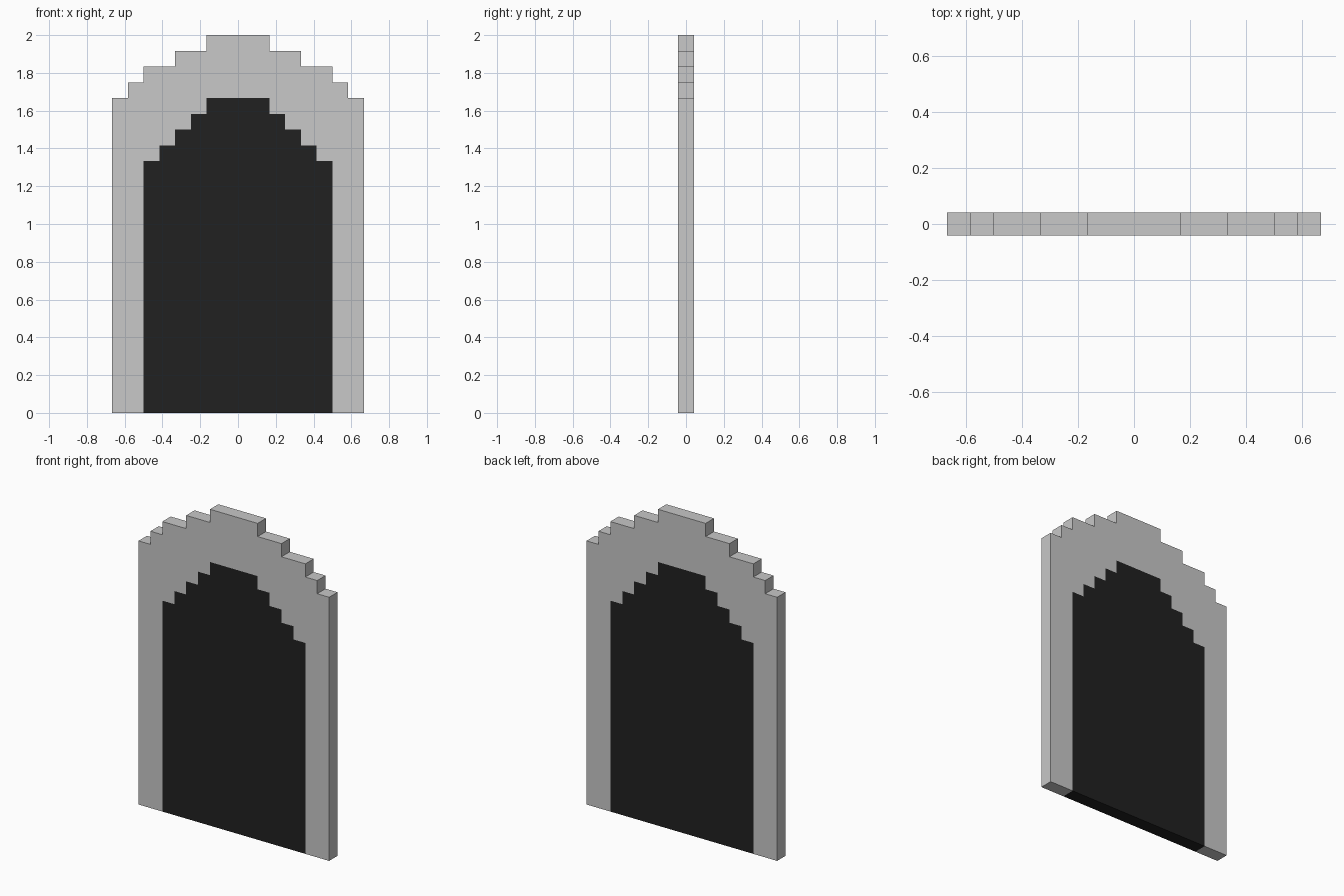
import bpy
import bmesh

if "Cube" in bpy.data.objects:
    bpy.data.objects.remove(bpy.data.objects["Cube"])

U = 1 / 12          # the whole model sits on a 1/12 unit grid
HALF = U / 2        # half the slab thickness

# Stepped arches as (half width, top height) in grid units, bottom step first
OUTER = [(8, 20), (7, 21), (6, 22), (4, 23), (2, 24)]
INNER = [(6, 16), (5, 17), (4, 18), (3, 19), (2, 20)]


def material(name, value):
    mat = bpy.data.materials.new(name)
    mat.diffuse_color = (value, value, value, 1)
    mat.use_nodes = True
    mat.node_tree.nodes["Principled BSDF"].inputs["Base Color"].default_value = mat.diffuse_color
    return mat


def arch(steps):
    """Stepped outline from the bottom right, over the top, to the bottom left."""
    right, low = [], 0
    for w, top in steps:
        right += [(w, low), (w, top)]
        low = top
    return right + [(-x, z) for x, z in reversed(right)]


def slab(name, outline, mat, keep):
    """Extrude an outline through y, keeping only the side walls that are exposed."""
    bm = bmesh.new()
    front = [bm.verts.new((x * U, -HALF, z * U)) for x, z in outline]
    back = [bm.verts.new((x * U, HALF, z * U)) for x, z in outline]
    bm.faces.new(reversed(front))
    bm.faces.new(back)
    n = len(outline)
    for i in range(n):
        j = (i + 1) % n
        if keep(i):
            bm.faces.new((front[i], front[j], back[j], back[i]))
    # Outlines run counter-clockwise seen from the front: flip all to face outward
    bmesh.ops.reverse_faces(bm, faces=bm.faces[:])
    mesh = bpy.data.meshes.new(name)
    bm.to_mesh(mesh)
    bm.free()
    mesh.materials.append(mat)
    obj = bpy.data.objects.new(name, mesh)
    bpy.context.collection.objects.link(obj)
    return obj


stone = material("stone_grey", 0.58)
dark = material("opening_black", 0.015)

outer, inner = arch(OUTER), arch(INNER)

# Stone frame: outer arch with the opening cut out, walls on the outside and feet
n_out, n_in = len(outer), len(inner)
slab("arch_frame", outer + inner[::-1], stone,
     lambda i: i < n_out or i == n_out + n_in - 1)

# Dark doorway filling the opening, flush with the frame; only its foot is exposed
slab("dark_doorway", inner, dark, lambda i: i == n_in - 1)
